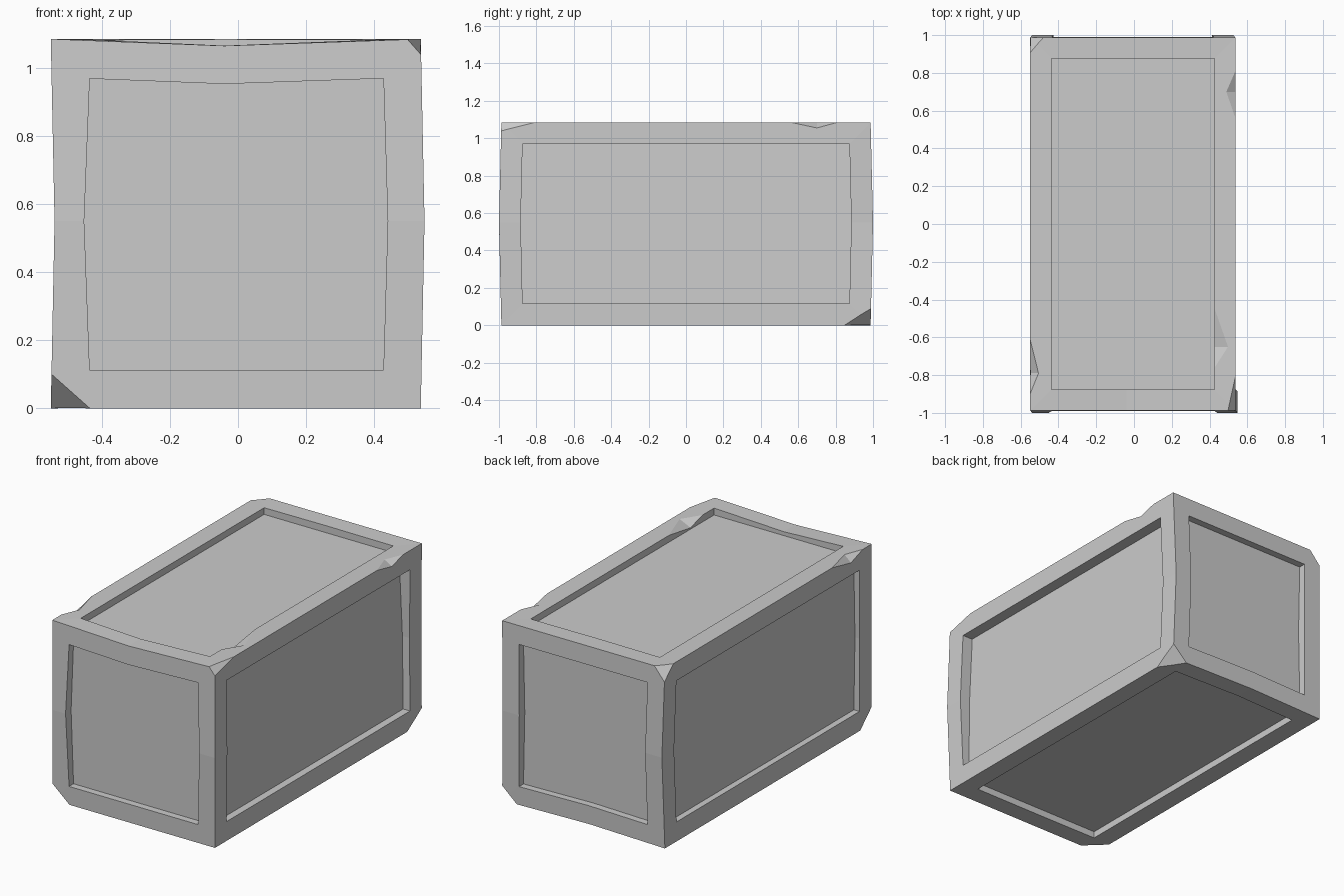
import bpy, bmesh
from mathutils import Vector as V

if "Cube" in bpy.data.objects:
    bpy.data.objects.remove(bpy.data.objects["Cube"])

L, R, F, B, H = -0.55, 0.537, -0.987, 0.987, 1.085
MX, MZ = -0.04, 0.55

# Stone block: box with one loop across the width and one around the middle
bm = bmesh.new()
bmesh.ops.create_cube(bm, size=1)
for v in bm.verts:
    v.co = V((L if v.co.x < 0 else R, F if v.co.y < 0 else B, 0 if v.co.z < 0 else H))
for co, no in (((MX, 0, 0), (1, 0, 0)), ((0, 0, MZ), (0, 0, 1))):
    bmesh.ops.bisect_plane(bm, geom=bm.verts[:] + bm.edges[:] + bm.faces[:],
                           plane_co=co, plane_no=no)

# Group the faces by side before bending
sides = {}
for f in bm.faces:
    f.normal_update()
    sides.setdefault(tuple(round(c) for c in f.normal), []).append(f)

# Uneven, hand-hewn bends
for v in bm.verts:
    front = v.co.y < 0
    if abs(v.co.z - MZ) < 0.01:
        v.co.y += -0.013 if front else 0.013
        if abs(v.co.x - MX) > 0.1:
            v.co.x += 0.011 if front or v.co.x < 0 else -0.011
    if abs(v.co.x - MX) < 0.01:
        if v.co.z > 1 and front:
            v.co.z -= 0.02
        elif v.co.z < 0.1 and not front:
            v.co.z += 0.012
bm.normal_update()

# Sunken flat panel on every side; the right one leans inwards at the top
for n, faces in sides.items():
    bmesh.ops.inset_region(bm, faces=faces, thickness=0.116 if n[0] else 0.112,
                           use_even_offset=True, use_boundary=True)
    if n[1] < 0:
        for v in {v for f in faces for v in f.verts}:
            if abs(v.co.z - MZ) < 0.05 and abs(v.co.x) > 0.2:
                v.co.x = -0.452 if v.co.x < 0 else 0.44
    bmesh.ops.inset_region(bm, faces=faces, thickness=0.0, depth=0.0, use_boundary=True)
    for v in {v for f in faces for v in f.verts}:
        if n[0]:
            v.co.x = 0.495 - 0.028 * v.co.z if n[0] > 0 else -0.51
        elif n[1]:
            v.co.y = n[1] * 0.947
        else:
            v.co.z = 1.042 if n[2] > 0 else 0.042
bmesh.ops.recalc_face_normals(bm, faces=bm.faces[:])
me = bpy.data.meshes.new("stone_block")
bm.to_mesh(me)
bm.free()
block = bpy.data.objects.new("stone_block", me)
bpy.context.collection.objects.link(block)


def chip(cut, outer):
    """Cut off a tetrahedron; the points in cut lie on the broken surface."""
    m = sum((V(p) for p in cut), V()) / len(cut)
    b = bmesh.new()
    for p in cut + outer:
        b.verts.new(m + (V(p) - m) * 1.35)
    bmesh.ops.convex_hull(b, input=b.verts[:])
    bmesh.ops.recalc_face_normals(b, faces=b.faces[:])
    mesh = bpy.data.meshes.new("chip_cutter")
    b.to_mesh(mesh)
    b.free()
    ob = bpy.data.objects.new("chip_cutter", mesh)
    bpy.context.collection.objects.link(ob)
    ob.hide_render = True
    mod = block.modifiers.new("chip", 'BOOLEAN')
    mod.operation, mod.solver, mod.object = 'DIFFERENCE', 'EXACT', ob
    return ob


def corner(x, y, z, dx, dy, dz):
    return chip([(x + dx, y, z), (x, y + dy, z), (x, y, z + dz)], [(x, y, z)])


def notch(x, ya, yb, ym, dx, dz):
    return chip([(x + dx, ym, H), (x, ym, H - dz)], [(x, ya, H), (x, yb, H)])


# Broken corners and nicked top edges
cutters = [
    corner(L, F, 0, 0.115, 0.11, 0.10),
    corner(R, B, 0, -0.10, -0.14, 0.09),
    corner(R, F, H, -0.04, 0.18, -0.045),
    corner(L, B, H, 0.07, -0.08, -0.08),
    notch(R, 0.56, 0.81, 0.70, -0.05, 0.03),
    notch(L, -0.90, -0.61, -0.79, 0.045, 0.04),
    notch(0.424, -0.77, -0.43, -0.65, 0.075, 0.035),
]

# Bake the cuts and drop the cutters
dg = bpy.context.evaluated_depsgraph_get()
final = bpy.data.meshes.new_from_object(block.evaluated_get(dg))
block.modifiers.clear()
block.data = final
for ob in cutters:
    bpy.data.objects.remove(ob)
